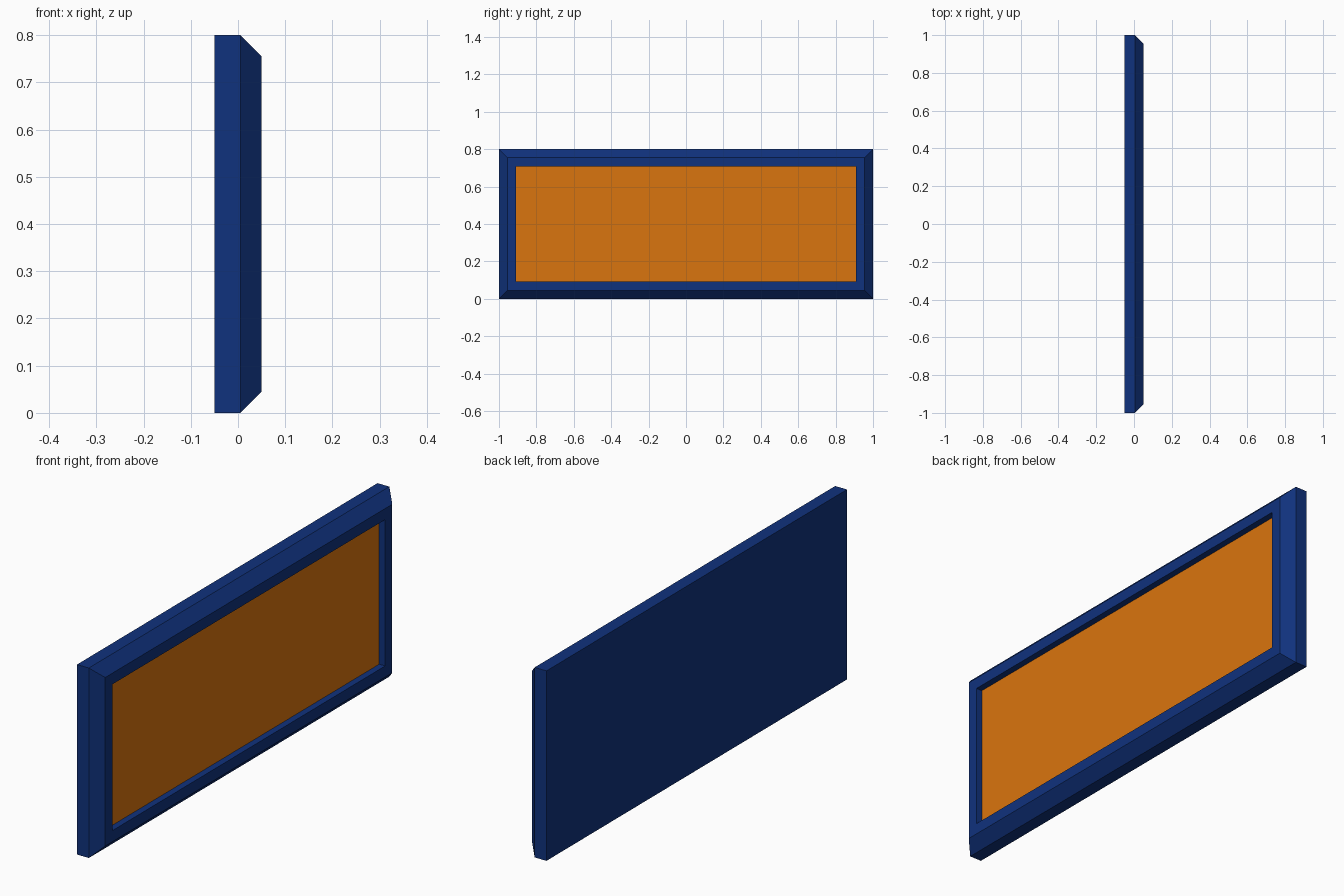
import bpy
import bmesh

cube = bpy.data.objects.get("Cube")
if cube:
    bpy.data.objects.remove(cube, do_unlink=True)

HALF_LENGTH, HEIGHT = 1.0, 0.8
BACK_X, SHOULDER_X, FRONT_X, PANEL_X = -0.05, 0.005, 0.05, 0.022
BEVEL, OPENING = 0.045, 0.092


def make_material(name, colour):
    mat = bpy.data.materials.new(name)
    mat.use_nodes = True
    mat.diffuse_color = colour
    mat.node_tree.nodes["Principled BSDF"].inputs["Base Color"].default_value = colour
    return mat


def add_ring(bm, x, inset):
    """Rectangle of vertices facing +x, shrunk by inset."""
    y, low, high = HALF_LENGTH - inset, inset, HEIGHT - inset
    return [bm.verts.new((x, *p)) for p in ((-y, low), (y, low), (y, high), (-y, high))]


def finish(bm, name, mat):
    mesh = bpy.data.meshes.new(name)
    bm.to_mesh(mesh)
    bm.free()
    mesh.materials.append(mat)
    obj = bpy.data.objects.new(name, mesh)
    bpy.context.collection.objects.link(obj)


blue = make_material("navy blue", (0.0052, 0.032, 0.205, 1))
orange = make_material("amber orange", (0.70, 0.178, 0.0044, 1))

# Frame: back plate, straight sides, sloped bevel, flat rim and recess walls
bm = bmesh.new()
steps = ((BACK_X, 0), (SHOULDER_X, 0), (FRONT_X, BEVEL), (FRONT_X, OPENING), (PANEL_X, OPENING))
rings = [add_ring(bm, x, inset) for x, inset in steps]
bm.faces.new(reversed(rings[0]))
for a, b in zip(rings, rings[1:]):
    for i in range(4):
        j = (i + 1) % 4
        bm.faces.new((a[i], a[j], b[j], b[i]))
finish(bm, "frame", blue)

# Recessed panel closing the frame opening
bm = bmesh.new()
bm.faces.new(add_ring(bm, PANEL_X, OPENING))
finish(bm, "recessed_panel", orange)
